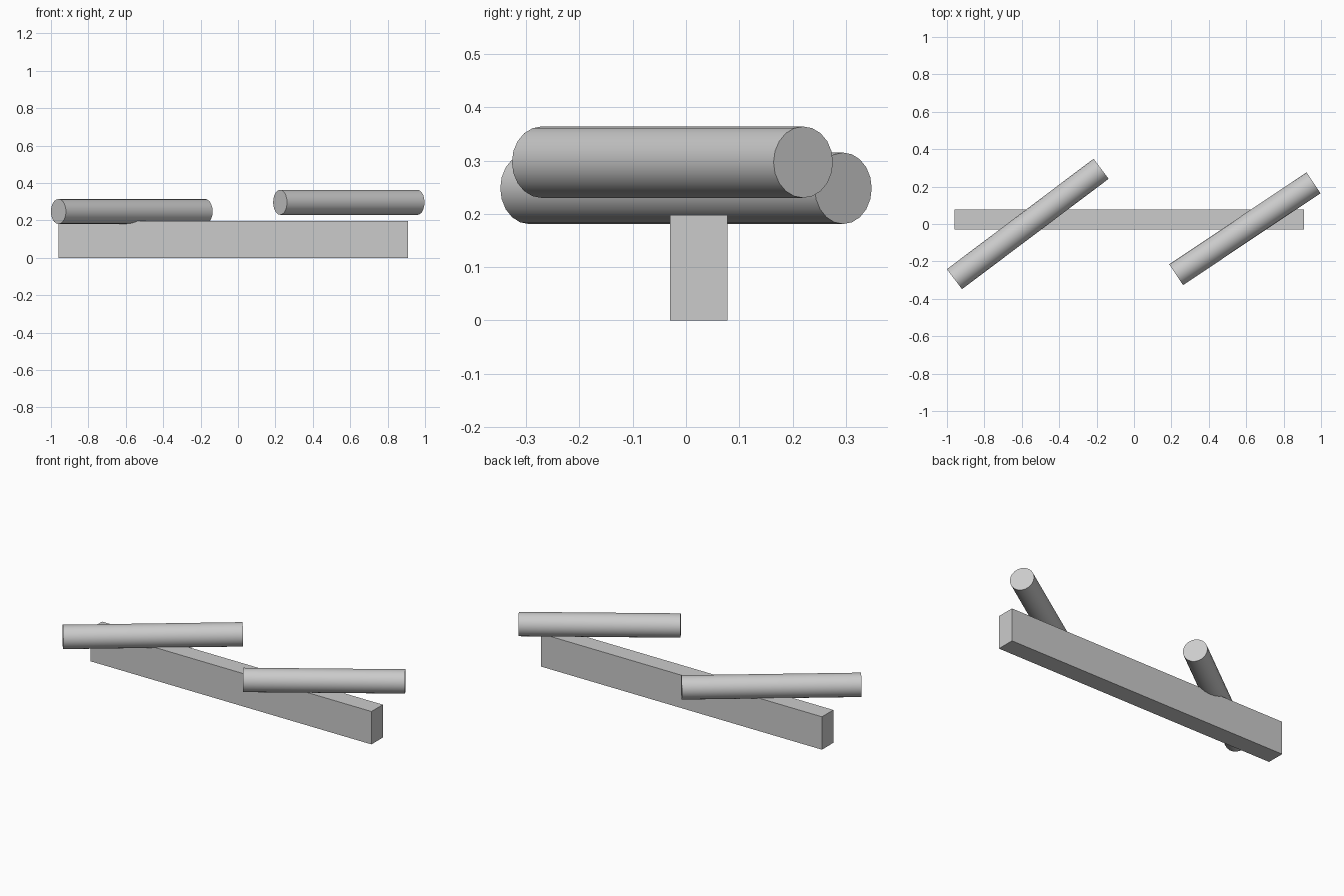
import bpy
from mathutils import Vector

cube = bpy.data.objects.get("Cube")
if cube:
    bpy.data.objects.remove(cube, do_unlink=True)

grey = bpy.data.materials.new("plain_grey")
grey.use_nodes = True
colour = (0.6, 0.6, 0.6, 1)
grey.diffuse_color = colour
grey.node_tree.nodes["Principled BSDF"].inputs["Base Color"].default_value = colour


def finish(name):
    obj = bpy.context.object
    obj.name = name
    obj.data.materials.append(grey)
    return obj


def log(name, start, end, radius=0.067):
    """Round log between two end centres."""
    a, b = Vector(start), Vector(end)
    axis = b - a
    bpy.ops.mesh.primitive_cylinder_add(vertices=20, radius=radius, depth=axis.length,
                                        location=(a + b) / 2)
    obj = finish(name)
    obj.rotation_euler = axis.to_track_quat('Z', 'Y').to_euler()
    bpy.ops.object.shade_smooth_by_angle()


# Long square beam on the ground
low, high = Vector((-0.96, -0.03, 0)), Vector((0.91, 0.078, 0.198))
bpy.ops.mesh.primitive_cube_add(size=1, location=(low + high) / 2)
beam = finish("beam")
beam.scale = high - low

# Two slanting logs above it
log("right_log", (-0.96, -0.295, 0.248), (-0.176, 0.295, 0.248))
log("left_log", (0.225, -0.271, 0.297), (0.96, 0.22, 0.297))
